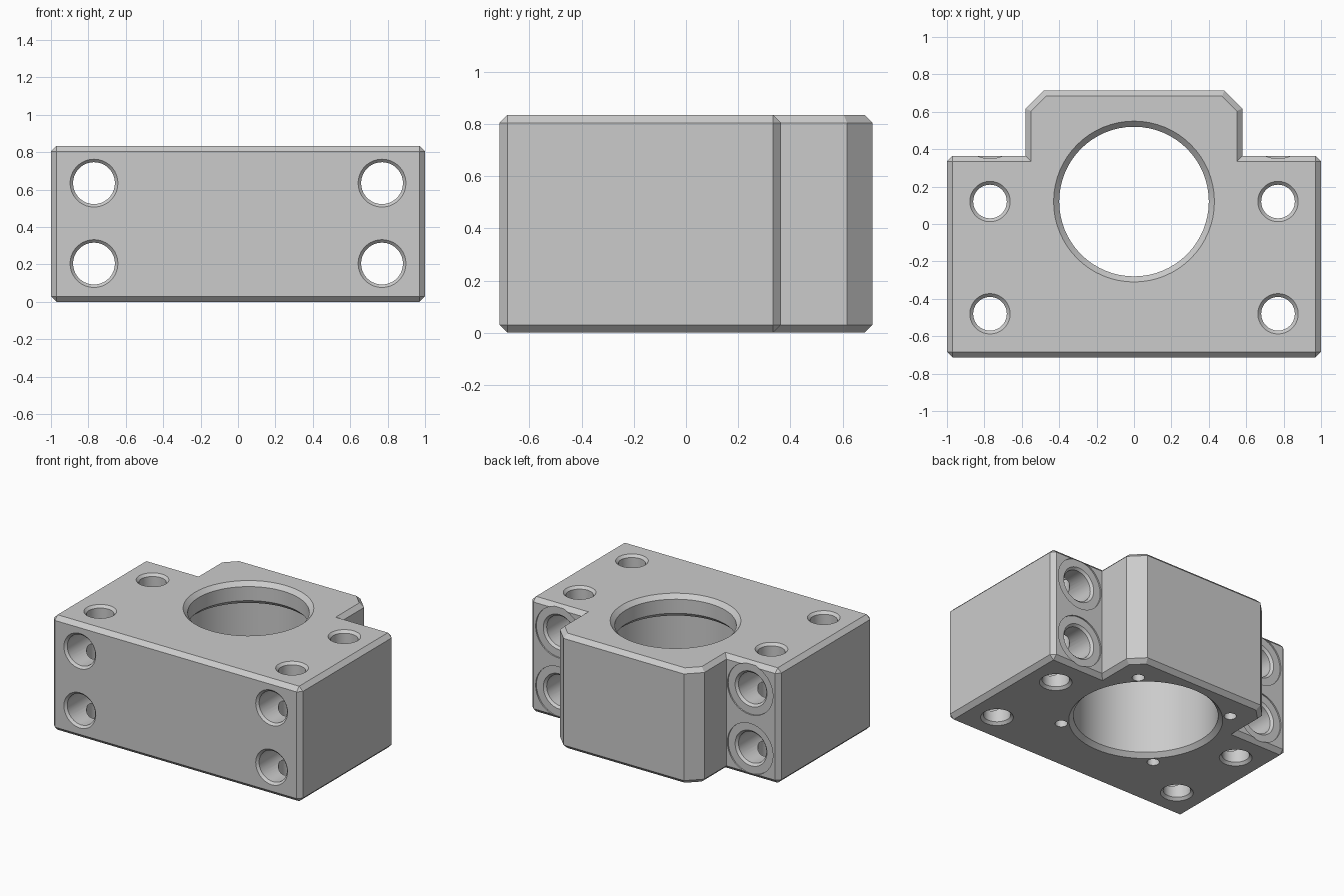
import bpy, bmesh, math
from mathutils import Matrix

if "Cube" in bpy.data.objects:
    bpy.data.objects.remove(bpy.data.objects["Cube"])

H, C = 0.834, 0.03         # block height, edge chamfer
BACK, FRONT = 0.364, -0.714
BOLT_X = 0.77

steel = bpy.data.materials.new("brushed grey metal")
steel.use_nodes = True
grey = (0.6, 0.6, 0.6, 1)
steel.diffuse_color = grey
steel.node_tree.nodes["Principled BSDF"].inputs["Base Color"].default_value = grey


def make_object(name, bm):
    bmesh.ops.recalc_face_normals(bm, faces=bm.faces[:])
    mesh = bpy.data.meshes.new(name)
    bm.to_mesh(mesh)
    bm.free()
    obj = bpy.data.objects.new(name, mesh)
    bpy.context.collection.objects.link(obj)
    mesh.materials.append(steel)
    return obj


# Block: half outline mirrored, extruded, chamfered on the rims and outer corners
half = [(1, FRONT), (1, BACK), (0.58, BACK), (0.58, 0.617), (0.483, -FRONT)]
outline = half + [(-x, y) for x, y in reversed(half)]
bm = bmesh.new()
base = bm.faces.new([bm.verts.new((x, y, 0)) for x, y in outline])
top = bmesh.ops.extrude_face_region(bm, geom=[base], use_keep_orig=True)["geom"]
bmesh.ops.translate(bm, vec=(0, 0, H),
                    verts=[v for v in top if isinstance(v, bmesh.types.BMVert)])
bmesh.ops.recalc_face_normals(bm, faces=bm.faces[:])
sharp = []
for e in bm.edges:
    a, b = (v.co for v in e.verts)
    if abs(a.z - b.z) < 0.001 or abs(a.x) > 0.99:
        sharp.append(e)
bmesh.ops.bevel(bm, geom=sharp, offset=C, offset_type='OFFSET', segments=1,
                profile=0.5, affect='EDGES')
block = make_object("bearing_block", bm)


# Lathe a (radius, height) profile into a solid cutter and subtract it
def cut(profile, place, segments=36):
    bm = bmesh.new()
    rings = []
    for r, h in profile:
        rings.append([bm.verts.new((r * math.cos(a), r * math.sin(a), h))
                      for a in (2 * math.pi * i / segments for i in range(segments))])
    for lower, upper in zip(rings, rings[1:]):
        for i in range(segments):
            j = (i + 1) % segments
            bm.faces.new((lower[i], lower[j], upper[j], upper[i]))
    bm.faces.new(rings[0][::-1])
    bm.faces.new(rings[-1])
    bm.transform(place)
    cutter = make_object("hole_cutter", bm)
    cutter.hide_render = True
    mod = block.modifiers.new("hole", 'BOOLEAN')
    mod.operation, mod.solver, mod.object = 'DIFFERENCE', 'EXACT', cutter
    deps = bpy.context.evaluated_depsgraph_get()
    result = bpy.data.meshes.new_from_object(block.evaluated_get(deps))
    block.modifiers.clear()
    block.data = result
    bpy.data.objects.remove(cutter)


# Countersunk mouths at the lower and upper end of a hole
OVER = 0.02


def lower_mouth(r, c, z):
    return [(r + c + OVER, z - OVER), (r, z + c)]


def upper_mouth(r, c, z):
    return [(r, z - c), (r + c + OVER, z + OVER)]


# Main bore: wide seat from below, chamfered retaining lip at the top
lip = [(0.475, 0.672), (0.43, 0.672), (0.4, 0.702)]
cut(lower_mouth(0.475, C, 0) + lip + upper_mouth(0.4, C, H),
    Matrix.Translation((0, 0.12, 0)), 64)

# Vertical bolt holes and shallow-faced horizontal bolt holes
floor = BACK - 0.01
for x in (-BOLT_X, BOLT_X):
    for y in (0.12, -0.48):
        cut(lower_mouth(0.09, 0.018, 0) + upper_mouth(0.09, 0.018, H),
            Matrix.Translation((x, y, 0)))
    for z in (0.205, 0.635):
        profile = lower_mouth(0.112, 0.016, FRONT)
        profile += [(0.112, floor - 0.016), (0.128, floor),
                    (0.183, floor), (0.183, BACK + 0.05)]
        cut(profile, Matrix.Translation((x, 0, z)) @ Matrix.Rotation(-math.pi / 2, 4, 'X'))

# Blind screw holes around the bore on the underside
for sx in (-1, 1):
    for sy in (-1, 1):
        cut([(0.041, -0.05), (0.041, 0.25)],
            Matrix.Translation((sx * 0.393, 0.12 + sy * 0.393, 0)), 24)

bpy.ops.object.select_all(action='DESELECT')
block.select_set(True)
bpy.context.view_layer.objects.active = block
bpy.ops.object.shade_smooth_by_angle(angle=math.radians(30))
